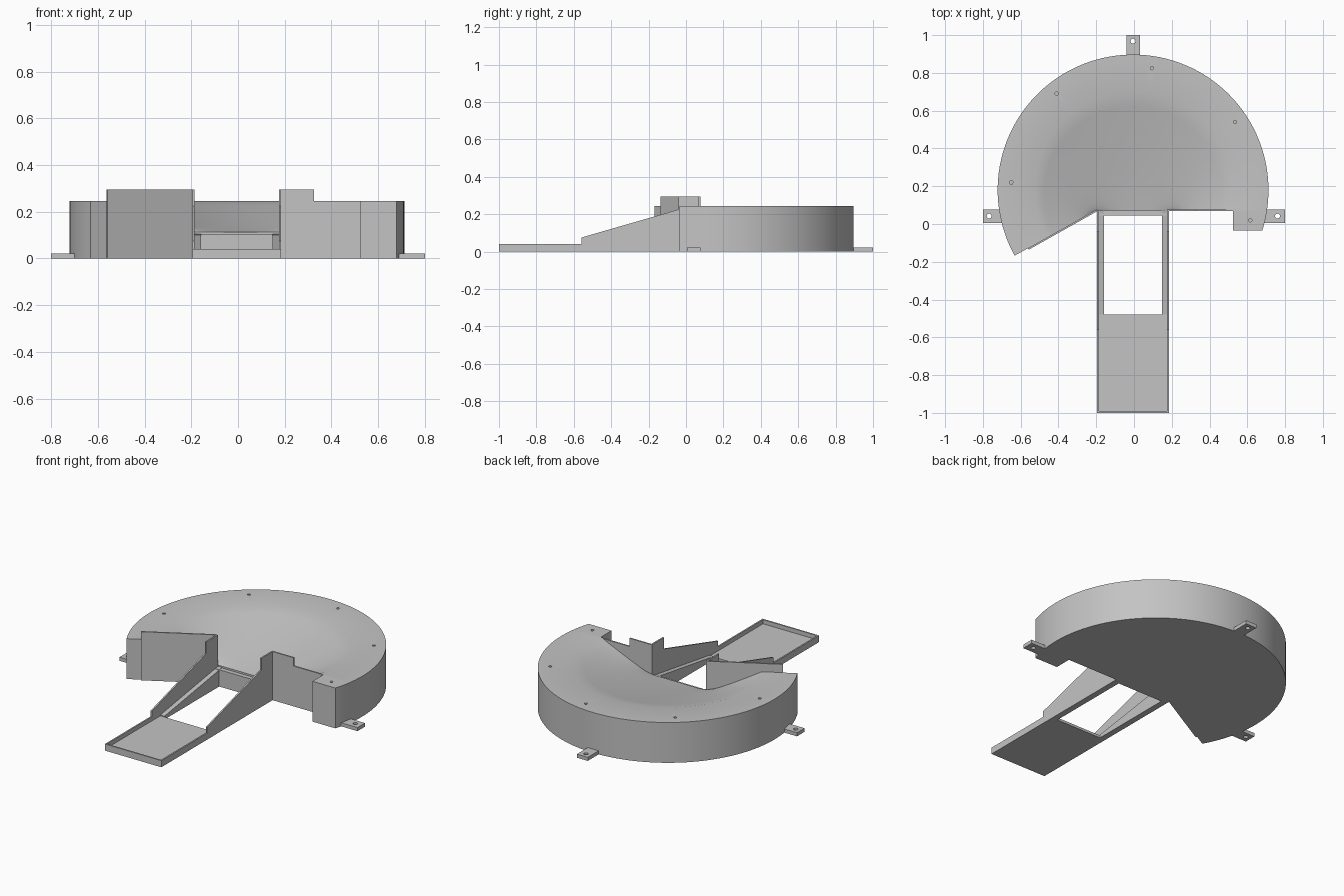
import bpy, bmesh
from math import radians, cos, sin, sqrt
from mathutils import Vector

if "Cube" in bpy.data.objects:
    bpy.data.objects.remove(bpy.data.objects["Cube"])

grey = bpy.data.materials.new("plain grey")
grey.use_nodes = True
grey.diffuse_color = (0.55, 0.55, 0.55, 1)
grey.node_tree.nodes["Principled BSDF"].inputs["Base Color"].default_value = grey.diffuse_color

CX, CY = -0.005, 0.18        # centre of the round body
R_OUT, R_BOWL = 0.717, 0.52
RIM, LIP = 0.245, 0.113      # rim height and bowl outlet height
XL, XR = -0.195, 0.185       # chute sides
Y_CUT = 0.072                # front edge of the body
TALL = 0.295                 # top of the guard walls
THICK = 0.009


def finish(name, bm):
    bmesh.ops.recalc_face_normals(bm, faces=bm.faces)
    mesh = bpy.data.meshes.new(name)
    bm.to_mesh(mesh)
    bm.free()
    mesh.materials.append(grey)
    ob = bpy.data.objects.new(name, mesh)
    bpy.context.collection.objects.link(ob)
    return ob


def prism(name, points, offset):
    """Extrude a planar outline by an offset vector."""
    bm = bmesh.new()
    face = bm.faces.new([bm.verts.new(p) for p in points])
    ext = bmesh.ops.extrude_face_region(bm, geom=[face])["geom"]
    verts = [v for v in ext if isinstance(v, bmesh.types.BMVert)]
    bmesh.ops.translate(bm, verts=verts, vec=offset)
    return finish(name, bm)


def box(name, x0, x1, y0, y1, z0, z1):
    return prism(name, [(x0, y0, z0), (x1, y0, z0), (x1, y1, z0), (x0, y1, z0)], (0, 0, z1 - z0))


def drill(ob, holes, radius, z0, z1):
    """Cut round vertical holes."""
    bm = bmesh.new()
    for x, y in holes:
        ret = bmesh.ops.create_cone(bm, cap_ends=True, segments=20, radius1=radius,
                                    radius2=radius, depth=z1 - z0)
        bmesh.ops.translate(bm, verts=ret["verts"], vec=(x, y, (z0 + z1) / 2))
    cutter = finish("hole_cutter", bm)
    cutter.hide_render = True
    mod = ob.modifiers.new("holes", "BOOLEAN")
    mod.operation, mod.solver, mod.object = "DIFFERENCE", "EXACT", cutter
    activate(ob)
    bpy.ops.object.modifier_apply(modifier=mod.name)
    bpy.data.objects.remove(cutter)


def activate(ob):
    bpy.ops.object.select_all(action="DESELECT")
    ob.select_set(True)
    bpy.context.view_layer.objects.active = ob


def on_circle(r, angle):
    return Vector((CX + r * cos(angle), CY + r * sin(angle), RIM))


def start_angle(r, y=Y_CUT):
    """Angle at which a circle meets a front line on the right-hand side."""
    return -math_asin((CY - y) / r)


def math_asin(v):
    from math import asin
    return asin(v)


# Round body: bowl lofted from the straight outlet to a circle, then a flat rim
N, STEPS, END = 72, 8, radians(209)
bm = bmesh.new()
columns = []
for i in range(N + 1):
    t = i / N
    a_in = start_angle(R_BOWL) * (1 - t) + END * t
    a_out = start_angle(R_OUT) * (1 - t) + END * t
    inner = Vector((XR + (XL - XR) * t, Y_CUT, LIP))
    bowl_edge = on_circle(R_BOWL, a_in)
    column = []
    for k in range(STEPS + 1):
        f = k / STEPS
        p = inner.lerp(bowl_edge, f)
        p.z = LIP + (RIM - LIP) * f ** 1.12
        column.append(bm.verts.new(p))
    column.append(bm.verts.new(on_circle(R_OUT, a_out)))
    columns.append(column)
for a, b in zip(columns, columns[1:]):
    for k in range(STEPS + 1):
        bm.faces.new((a[k], a[k + 1], b[k + 1], b[k]))
ext = bmesh.ops.extrude_face_region(bm, geom=bm.faces[:])["geom"]
top = set(v for c in columns for v in c)
for v in bm.verts:
    if v not in top:
        v.co.z = 0
body = finish("bowl_body", bm)
drill(body, [(-0.41, 0.69), (0.095, 0.825), (0.535, 0.54), (-0.65, 0.22)], 0.009, 0.15, 0.3)
activate(body)
bpy.ops.object.shade_smooth_by_angle(angle=radians(35))

# Small block closing the rim at the front
y_front, x_block = -0.035, 0.525
a0, a1 = start_angle(R_OUT, y_front), start_angle(R_OUT)
outline = [(x_block, Y_CUT, 0), (x_block, y_front, 0)]
for i in range(7):
    p = on_circle(R_OUT, a0 + (a1 - a0) * i / 6)
    outline.append((p.x, p.y, 0))
block = prism("rim_block", outline, (0, 0, RIM))
drill(block, [(0.615, 0.02)], 0.009, 0.15, 0.3)

# Guard wall along the slanted cut
corner, end = Vector((XL, Y_CUT, 0)), Vector((-0.56, -0.133, 0))
side = (end - corner).normalized()
normal = Vector((-side.y, side.x, 0))
shift = normal * 0.004
up = Vector((0, 0, TALL))
prism("slanted_wall", [corner + shift, end + shift, end + shift + up, corner + shift + up],
      -normal * THICK)

# Stepped guard wall along the straight cut
y_wall = Y_CUT - 0.004
wall = [(XR - THICK, 0), (x_block, 0), (x_block, RIM), (0.325, RIM), (0.325, TALL), (XR - THICK, TALL)]
prism("stepped_wall", [(x, y_wall, z) for x, z in wall], (0, THICK, 0))

# Chute side walls with the sloping ledges inside them
profile = [(-1, 0), (Y_CUT, 0), (Y_CUT, TALL), (-0.04, TALL), (-0.04, 0.225),
           (-0.56, 0.075), (-0.56, 0.04), (-1, 0.04)]
ledge = [(-0.48, 0), (Y_CUT, 0), (Y_CUT, 0.105), (0.045, 0.1), (-0.48, 0.02)]
for label, x, s in (("right", XL, 1), ("left", XR, -1)):
    prism(label + "_chute_wall", [(x, y, z) for y, z in profile], (s * THICK, 0, 0))
    prism(label + "_ledge", [(x + s * THICK, y, z) for y, z in ledge], (s * 0.028, 0, 0))
box("back_ledge", XL + THICK, XR - THICK, 0.045, Y_CUT, 0, 0.102)

# Collecting tray
box("tray_floor", XL + THICK, XR - THICK, -1 + THICK, -0.48, 0, 0.015)
box("tray_front_rim", XL + THICK, XR - THICK, -1, -1 + THICK, 0, 0.04)

# Mounting tabs
for name, x0, x1, y0, y1, hole in (
        ("back_tab", -0.04, 0.033, 0.89, 1.0, (-0.005, 0.968)),
        ("right_tab", -0.8, -0.69, 0.005, 0.077, (-0.767, 0.042)),
        ("left_tab", 0.68, 0.8, 0.005, 0.077, (0.76, 0.042))):
    drill(box(name, x0, x1, y0, y1, 0, 0.022), [hole], 0.013, -0.05, 0.1)
